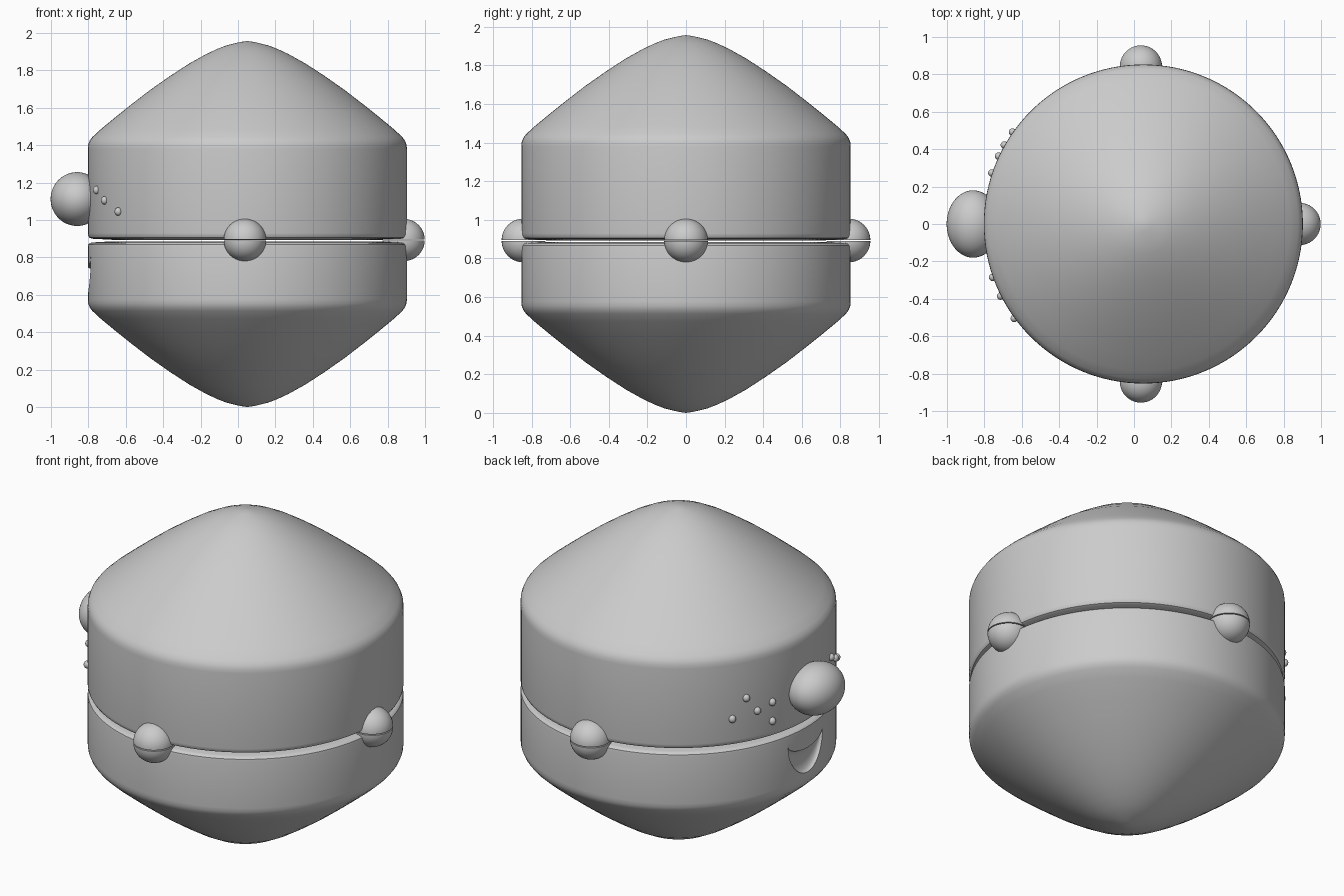
import bpy, bmesh, math

if "Cube" in bpy.data.objects:
    bpy.data.objects.remove(bpy.data.objects["Cube"])

CX, R, SEAM, TOP = 0.05, 0.853, 0.89, 1.957
PEAK = [(0, 1.957), (.04, 1.951), (.11, 1.934), (.16, 1.915), (.22, 1.887), (.31, 1.837),
        (.41, 1.772), (.52, 1.695), (.62, 1.618), (.70, 1.554), (.785, 1.484),
        (.828, 1.444), (.843, 1.424), (.851, 1.403), (.853, 1.38)]


def smooth(ob, angle=35):
    bpy.ops.object.select_all(action='DESELECT')
    ob.select_set(True)
    bpy.context.view_layer.objects.active = ob
    bpy.ops.object.shade_smooth_by_angle(angle=math.radians(angle))


def from_bmesh(name, bm):
    bmesh.ops.recalc_face_normals(bm, faces=bm.faces)
    me = bpy.data.meshes.new(name)
    bm.to_mesh(me)
    bm.free()
    ob = bpy.data.objects.new(name, me)
    bpy.context.collection.objects.link(ob)
    return ob


def lathe(name, profile, loc, steps=128):
    # revolve a closed (axis to axis) profile around z
    bm = bmesh.new()
    vs = [bm.verts.new((r, 0, z)) for r, z in profile]
    es = [bm.edges.new(p) for p in zip(vs, vs[1:])]
    bmesh.ops.spin(bm, geom=vs + es, axis=(0, 0, 1), cent=(0, 0, 0),
                   angle=2 * math.pi, steps=steps, use_duplicate=False)
    bmesh.ops.remove_doubles(bm, verts=bm.verts, dist=1e-5)
    ob = from_bmesh(name, bm)
    ob.location = loc
    return ob


def ellipsoid(name, loc, scale, u=48, v=24):
    bm = bmesh.new()
    bmesh.ops.create_uvsphere(bm, u_segments=u, v_segments=v, radius=1)
    for p in bm.verts:
        p.co = [c * s for c, s in zip(p.co, scale)]
    ob = from_bmesh(name, bm)
    ob.location = loc
    smooth(ob)
    return ob


# upper and lower shell halves, with rounded lips at the seam
upper = lathe("upper_shell", PEAK + [(R, .93), (.851, .917), (.845, .906), (.832, .9),
                                     (.72, .894), (0, .894)], (CX, 0, 0))
lower = lathe("lower_shell", [(r, TOP - z) for r, z in PEAK] +
              [(R, .855), (.851, .868), (.843, .876), (.83, .88),
               (.72, .886), (0, .886)], (CX, 0, 0))

# smile: crescent cutter wrapped onto the left side of the lower shell
bm = bmesh.new()
bmesh.ops.create_uvsphere(bm, u_segments=48, v_segments=32, radius=1)
for p in bm.verts:
    x, y, z = p.co
    h = math.sqrt(max(0, 1 - y * y))
    t = (z + h) / (2 * h) if h > 1e-4 else 0.5
    p.co = (CX - R + x * .035 + (y * .163) ** 2 / (2 * R),
            y * .163, .805 - .205 * h * (1 - t) - .06 * h * t)
cutter = from_bmesh("smile_cutter", bm)
cutter.hide_render = True
cutter.hide_viewport = False
cutter.display_type = 'WIRE'
mod = lower.modifiers.new("smile", 'BOOLEAN')
mod.operation = 'DIFFERENCE'
mod.solver = 'EXACT'
mod.object = cutter
bpy.context.view_layer.objects.active = lower
bpy.ops.object.modifier_apply(modifier="smile")
bpy.data.objects.remove(cutter)
smooth(upper)
smooth(lower)

# split balls on the seam: front, back and right
BR = 0.113
for side, x, y in (("front", .037, -.842), ("back", .037, .842), ("right", .885, 0)):
    for half, s in (("upper", 1), ("lower", -1)):
        arc = [(BR * math.sin(a), s * (.003 + (BR - .003) * math.cos(a)))
               for a in (math.pi / 2 * i / 14 for i in range(15))]
        smooth(lathe(f"{side}_ball_{half}", arc + [(0, s * .003)], (x, y, SEAM + .003), 40))

# nose
ellipsoid("nose", (-.86, 0, 1.112), (.142, .18, .144))

# freckles on both cheeks: angle from the nose direction, height
for i, (deg, z) in enumerate([(29.6, 1.17), (25.1, 1.08), (35.1, 1.06), (18.6, 1.107),
                              (18.6, .994), (-19.5, 1.16), (-26.8, 1.105), (-36.2, 1.045)]):
    a = math.radians(deg)
    ellipsoid(f"freckle_{i + 1}", (CX - .855 * math.cos(a), .855 * math.sin(a), z),
              (.02, .02, .022), 16, 10)
